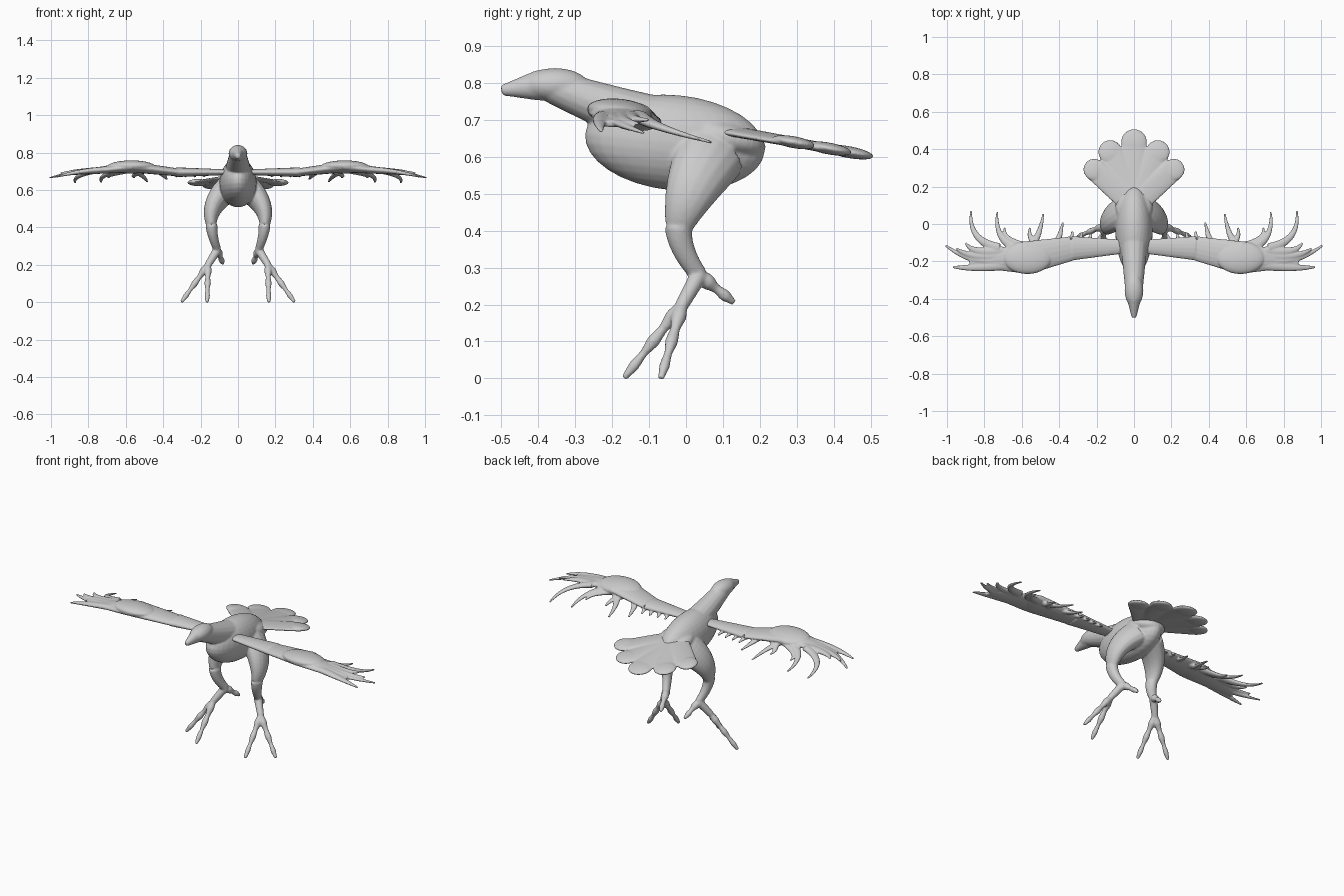
import bpy
import bmesh
import math
from mathutils import Matrix, Vector

cube = bpy.data.objects.get("Cube")
if cube:
    bpy.data.objects.remove(cube, do_unlink=True)

colour = (0.6, 0.6, 0.6, 1)
grey = bpy.data.materials.new("plain grey")
grey.use_nodes = True
grey.diffuse_color = colour
grey.node_tree.nodes["Principled BSDF"].inputs["Base Color"].default_value = colour

SIDES = 16
STEPS = 12
ACROSS = Vector((1, 0, 0))
UP = Vector((0, 0, 1))


def limb(bm, start, end, start_radius, end_radius, bend=None, squash_axis=ACROSS,
         flat=1, taper=1, knobs=0, side=1):
    """Curved tapering tube, squashed along one axis and optionally knobbly."""
    mirror = Matrix.Scale(side, 3, ACROSS)
    a, b = mirror @ Vector(start), mirror @ Vector(end)
    middle = mirror @ Vector(bend) if bend else (a + b) / 2
    loops = []
    for step in range(STEPS + 1):
        k = step / STEPS
        centre = a.lerp(middle, k).lerp(middle.lerp(b, k), k)
        tangent = (middle - a).lerp(b - middle, k).normalized()
        radius = start_radius + (end_radius - start_radius) * k ** taper
        if knobs:
            radius *= 1 - 0.2 * math.cos(math.tau * knobs * k)
        u = tangent.cross(squash_axis).normalized()
        v = u.cross(tangent) * flat
        loop = []
        for i in range(SIDES):
            angle = math.tau * i / SIDES
            loop.append(bm.verts.new(centre + radius * (u * math.cos(angle) + v * math.sin(angle))))
        loops.append(loop)
    for near, far in zip(loops, loops[1:]):
        for i in range(SIDES):
            bm.faces.new((near[i - 1], near[i], far[i], far[i - 1]))
    bm.faces.new(loops[0])
    bm.faces.new(loops[-1])


def ellipsoid(bm, centre, half_size, pitch=0):
    """Rounded mass, pitched about the sideways axis."""
    placement = Matrix.LocRotScale(Vector(centre), Matrix.Rotation(pitch, 3, "X"), Vector(half_size))
    bmesh.ops.create_uvsphere(bm, u_segments=32, v_segments=SIDES, radius=1, matrix=placement)


def finish(name, bm, voxel, smoothing):
    """Fuse the overlapping masses into one smooth organic skin."""
    bmesh.ops.recalc_face_normals(bm, faces=bm.faces[:])
    mesh = bpy.data.meshes.new(name)
    bm.to_mesh(mesh)
    bm.free()
    mesh.materials.append(grey)
    obj = bpy.data.objects.new(name, mesh)
    bpy.context.collection.objects.link(obj)
    fuse = obj.modifiers.new("fuse", "REMESH")
    fuse.mode = "VOXEL"
    fuse.voxel_size = voxel
    fuse.use_smooth_shade = True
    soften = obj.modifiers.new("soften", "SMOOTH")
    soften.factor = 0.5
    soften.iterations = smoothing


# Trunk, rump, neck, head and beak
body = bmesh.new()
ellipsoid(body, (0, -0.03, 0.638), (0.1, 0.245, 0.129), pitch=-0.1)
ellipsoid(body, (0, 0.1, 0.655), (0.1, 0.12, 0.05), pitch=-0.3)
limb(body, (0, -0.08, 0.69), (0, -0.36, 0.79), 0.075, 0.046, bend=(0, -0.22, 0.735))
ellipsoid(body, (0, -0.355, 0.795), (0.05, 0.09, 0.045))
limb(body, (0, -0.4, 0.793), (0, -0.5, 0.78), 0.042, 0.014, flat=0.9)

# Legs: thigh, shank, foot bone, two long front toes and a hind toe
for side in (-1, 1):
    knee, ankle, fork = (0.142, -0.02, 0.41), (0.11, 0.035, 0.28), (0.16, -0.01, 0.2)
    limb(body, (0.05, 0.07, 0.61), knee, 0.095, 0.038, bend=(0.16, 0.01, 0.52),
         flat=0.7, taper=1.4, side=side)
    limb(body, knee, ankle, 0.038, 0.024, bend=(0.138, -0.02, 0.35), flat=0.85, side=side)
    limb(body, ankle, fork, 0.024, 0.019, side=side)
    for tip in ((0.165, -0.168, 0), (0.303, -0.068, 0)):
        limb(body, fork, tip, 0.019, 0.011, knobs=3, side=side)
    limb(body, ankle, (0.08, 0.13, 0.205), 0.021, 0.011, knobs=2, side=side)
finish("body_with_legs", body, 0.005, 7)

# Tail fan: five round-ended feathers spread from one root
tail = bmesh.new()
SLOPE = -0.18
root = Vector((0, 0.1, 0.674))
for i in range(-2, 3):
    angle = math.radians(24 * i)
    length = 0.34 - 0.027 * abs(i)
    width = 0.069 - 0.005 * abs(i)
    reach = length * math.cos(angle)
    end = root + Vector((length * math.sin(angle), reach, reach * SLOPE))
    limb(tail, root, end, 0.065, width, squash_axis=UP, flat=0.2)
    ellipsoid(tail, end, (width, width, 0.016), pitch=SLOPE)
finish("tail", tail, 0.005, 4)


def build_wing(name, side):
    wing = bmesh.new()

    def blade(start, end, wide, narrow, bend=None, flat=0.33, taper=1):
        limb(wing, start, end, wide, narrow, bend, UP, flat, taper, side=side)

    # arm, forearm, wrist and hand
    elbow, wrist = (0.33, -0.13, 0.695), (0.57, -0.18, 0.723)
    blade((0.03, -0.12, 0.695), elbow, 0.035, 0.065, flat=0.4)
    blade(elbow, wrist, 0.065, 0.088)
    ellipsoid(wing, (side * 0.57, -0.18, 0.723), (0.13, 0.088, 0.034), pitch=-0.1)
    blade(wrist, (0.88, -0.2, 0.69), 0.088, 0.03)

    # long primaries
    primaries = ((0.97, -0.23, 0.67), (1.008, -0.115, 0.665), (0.95, -0.13, 0.69), (0.9, -0.1, 0.7))
    for i, tip in enumerate(primaries):
        y = -0.22 + 0.025 * i
        blade((0.7, y, 0.71), tip, 0.027, 0.006, bend=(0.87, y - 0.02, 0.7), flat=0.6, taper=1.5)

    # hooked feathers: root x, tip x, tip y
    hooks = ((0.72, 0.87, 0.07), (0.62, 0.73, 0.065), (0.56, 0.69, -0.02),
             (0.57, 0.485, 0.055), (0.48, 0.555, -0.02), (0.43, 0.38, 0.01))
    for x, tip_x, tip_y in hooks:
        blade((x, -0.13, 0.71), (tip_x, tip_y, 0.66 - 0.3 * tip_y), 0.028, 0.006,
              bend=(tip_x + 0.02, -0.09, 0.68), flat=0.6)

    # short inner feathers
    for i in range(4):
        x = 0.18 + 0.05 * i
        blade((x + 0.04, -0.11, 0.695), (x, -0.055 + 0.005 * i, 0.67), 0.022, 0.006,
              bend=(x, -0.09, 0.685), flat=0.6)
    finish(name, wing, 0.004, 3)


build_wing("left_wing", 1)
build_wing("right_wing", -1)
